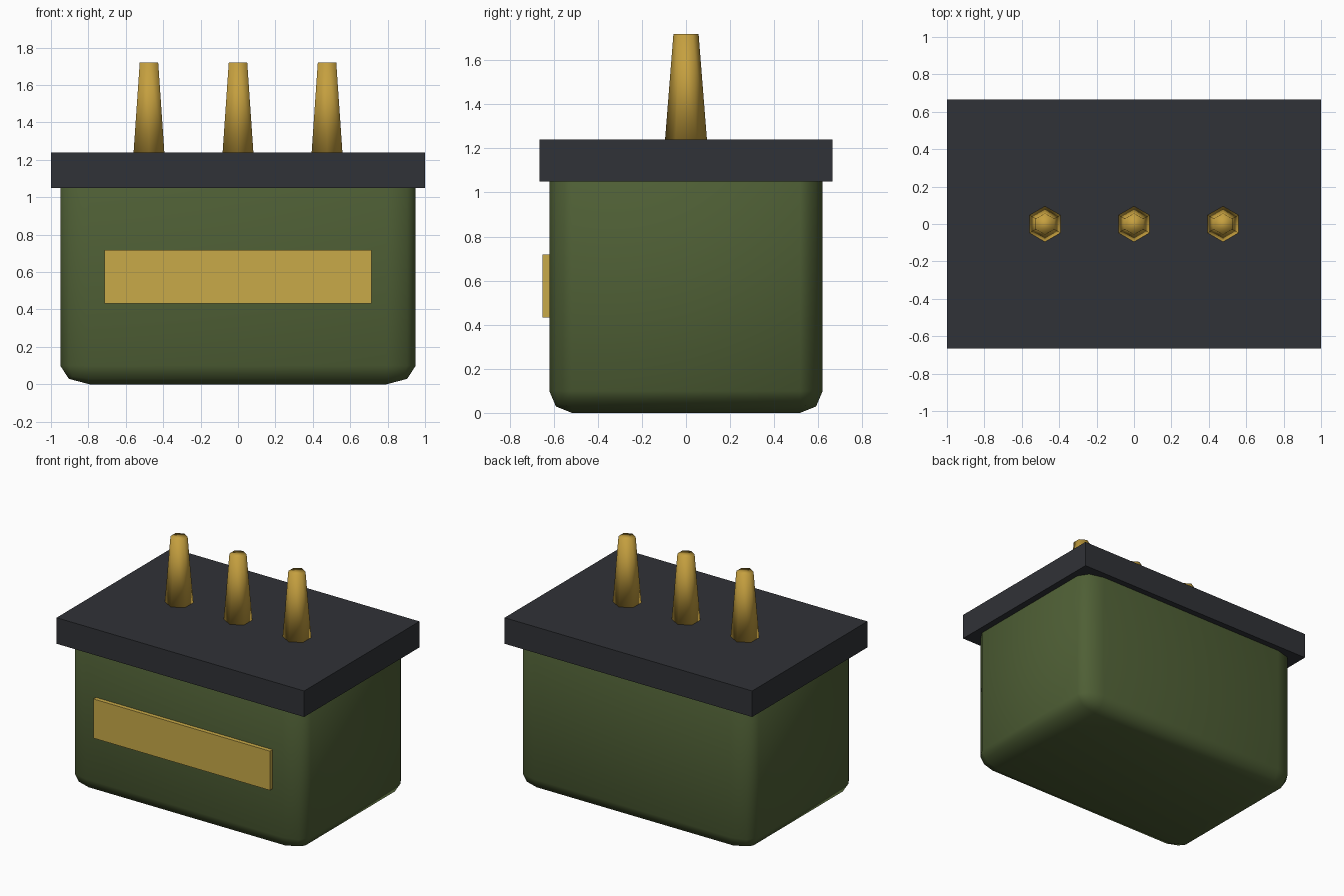
import bpy

if "Cube" in bpy.data.objects:
    bpy.data.objects.remove(bpy.data.objects["Cube"])


def material(name, rgb):
    m = bpy.data.materials.new(name)
    m.diffuse_color = (*rgb, 1)
    m.use_nodes = True
    m.node_tree.nodes["Principled BSDF"].inputs["Base Color"].default_value = m.diffuse_color
    return m


GREEN = material("green", (0.078, 0.115, 0.036))
DARK = material("dark_grey", (0.03, 0.032, 0.038))
YELLOW = material("yellow", (0.58, 0.40, 0.065))
BRASS = material("brass", (0.56, 0.35, 0.05))


def box(name, lo, hi, mat):
    """Box between two corners, kept as a scaled 2-unit cube."""
    bpy.ops.mesh.primitive_cube_add(
        size=2, location=[(a + b) / 2 for a, b in zip(lo, hi)])
    o = bpy.context.object
    o.name = name
    o.scale = [(b - a) / 2 for a, b in zip(lo, hi)]
    o.data.materials.append(mat)
    return o


# Rounded case: the bevel is stretched with the box
case = box("case", (-0.95, -0.62, 0), (0.95, 0.62, 1.2), GREEN)
bevel = case.modifiers.new("rounding", 'BEVEL')
bevel.width = 0.165
bevel.segments = 2
bpy.ops.object.shade_smooth()

# Overhanging lid
box("lid", (-1, -0.665, 1.05), (1, 0.665, 1.24), DARK)

# Raised front label plate
box("label_plate", (-0.713, -0.65, 0.432), (0.713, -0.60, 0.718), YELLOW)

# Row of tapered six-sided terminals
for i in (-1, 0, 1):
    bpy.ops.mesh.primitive_cone_add(
        vertices=6, radius1=0.095, radius2=0.057, depth=0.48,
        location=(i * 0.476, 0, 1.48))
    pin = bpy.context.object
    pin.name = f"terminal_{i + 2}"
    pin.data.materials.append(BRASS)
    bpy.ops.object.shade_smooth()
